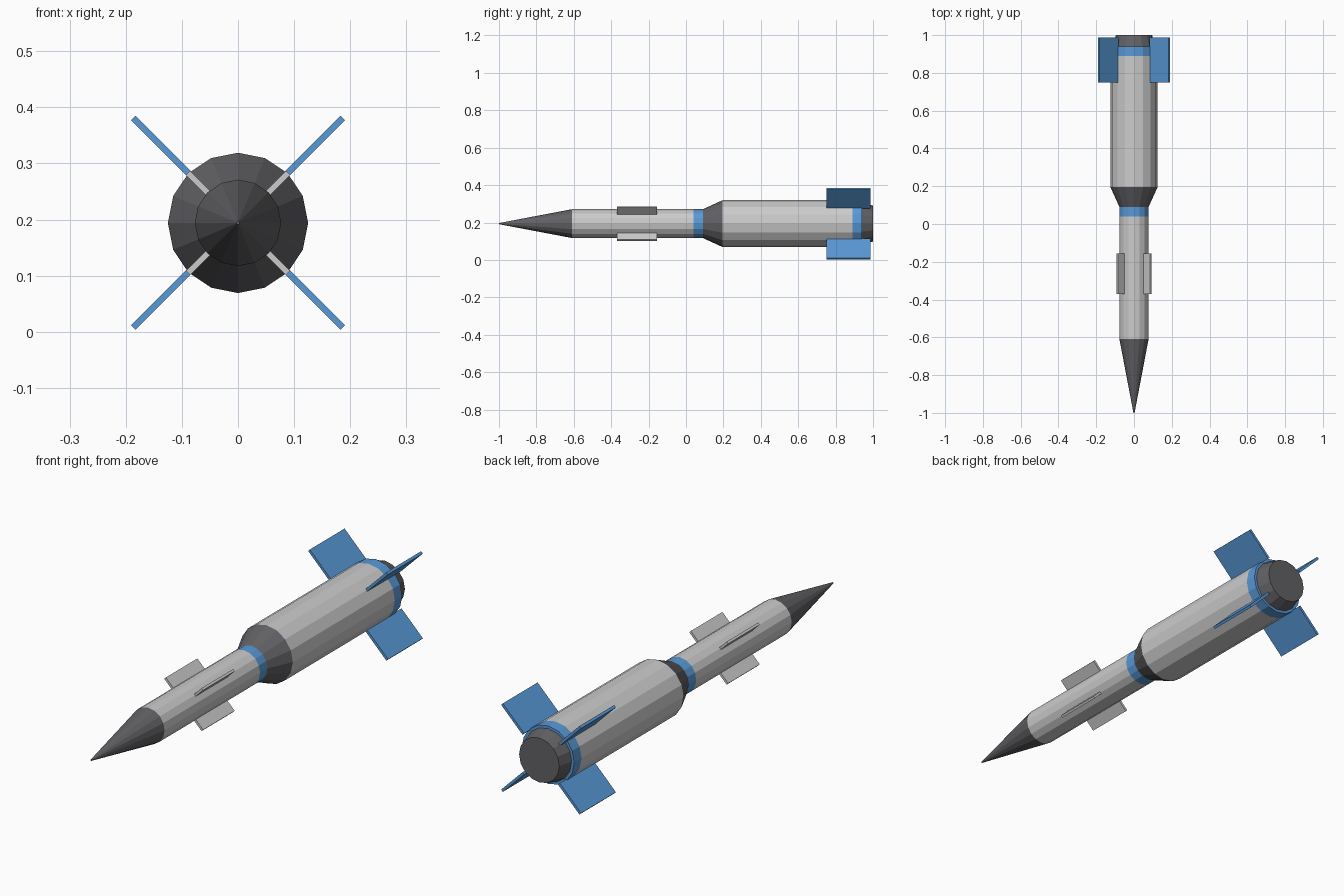
import bpy, bmesh
from math import pi, cos, sin
from mathutils import Matrix

if "Cube" in bpy.data.objects:
    bpy.data.objects.remove(bpy.data.objects["Cube"])

AXIS_Z = 0.194
SIDES = 16


def material(name, rgb):
    m = bpy.data.materials.new(name)
    m.diffuse_color = (*rgb, 1)
    m.use_nodes = True
    m.node_tree.nodes["Principled BSDF"].inputs["Base Color"].default_value = m.diffuse_color
    return m


BLUE = material("blue", (0.10, 0.32, 0.68))
DARK = material("dark_grey", (0.12, 0.12, 0.13))


def add_object(name, bm, mat):
    bmesh.ops.recalc_face_normals(bm, faces=bm.faces)
    mesh = bpy.data.meshes.new(name)
    bm.to_mesh(mesh)
    bm.free()
    if mat:
        mesh.materials.append(mat)
    obj = bpy.data.objects.new(name, mesh)
    obj.location.z = AXIS_Z
    bpy.context.collection.objects.link(obj)


def section(name, y0, r0, y1, r1, mat=None, cap0=False, cap1=False):
    """Flat-sided tube or cone along y, optionally capped."""
    bm = bmesh.new()
    rings = []
    for y, r in ((y0, r0), (y1, r1)):
        rings.append([bm.verts.new((r * cos(2 * pi * i / SIDES), y, r * sin(2 * pi * i / SIDES)))
                      for i in range(SIDES)])
    a, b = rings
    for i in range(SIDES):
        j = (i + 1) % SIDES
        bm.faces.new((a[i], a[j], b[j], b[i]))
    if cap0:
        bm.faces.new(a)
    if cap1:
        bm.faces.new(b)
    add_object(name, bm, mat)


def fins(name, y0, y1, r0, r1, thick, mat=None):
    """Four flat plates set diagonally around the body."""
    for k in range(4):
        bm = bmesh.new()
        m = (Matrix.Rotation(pi / 4 + k * pi / 2, 4, 'Y')
             @ Matrix.Translation(((r0 + r1) / 2, (y0 + y1) / 2, 0))
             @ Matrix.Diagonal((r1 - r0, y1 - y0, thick, 1)))
        bmesh.ops.create_cube(bm, size=1, matrix=m)
        add_object(f"{name}_{k + 1}", bm, mat)


# Slim front stage
section("nose_cone", -1.0, 0.003, -0.61, 0.077, DARK, cap0=True)
section("front_body", -0.61, 0.077, 0.04, 0.077)
section("front_band", 0.04, 0.077, 0.09, 0.077, BLUE)

# Wide rear stage
section("flare", 0.09, 0.077, 0.195, 0.125, DARK)
section("rear_body", 0.195, 0.125, 0.89, 0.125)
section("rear_band", 0.89, 0.125, 0.94, 0.125, BLUE, cap1=True)
section("nozzle", 0.94, 0.113, 1.0, 0.096, DARK, cap1=True)

# Fins
fins("front_fin", -0.37, -0.155, 0.07, 0.126, 0.0105)
fins("tail_fin", 0.75, 0.987, 0.12, 0.264, 0.0115, BLUE)
